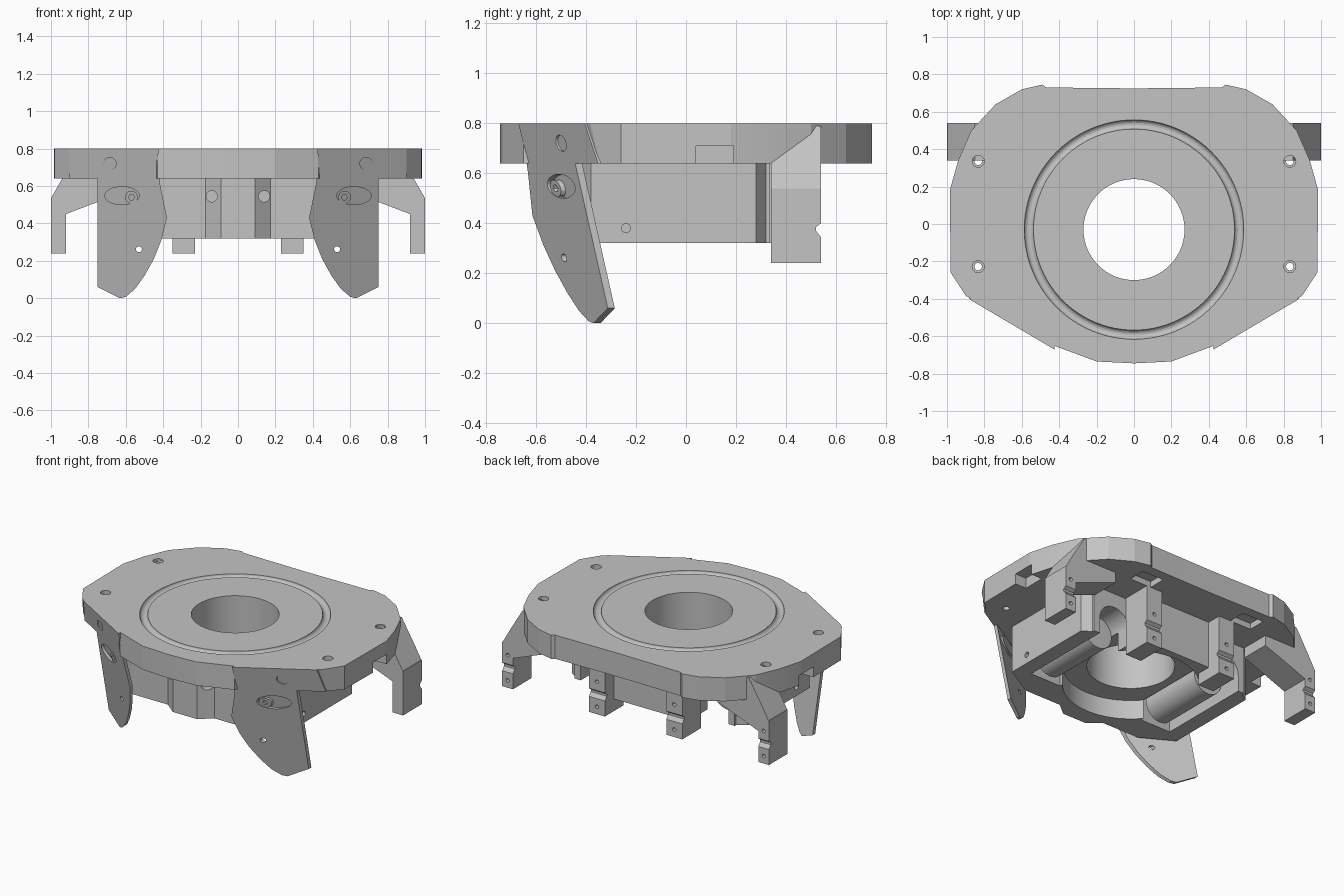
import bpy, bmesh, math

if "Cube" in bpy.data.objects:
    bpy.data.objects.remove(bpy.data.objects["Cube"])

grey = bpy.data.materials.new("plain_grey")
grey.use_nodes = True
GREY = (0.55, 0.55, 0.55, 1)
grey.diffuse_color = GREY
grey.node_tree.nodes["Principled BSDF"].inputs["Base Color"].default_value = GREY


def place(axis, a, b, h):
    return {"x": (h, a, b), "y": (a, h, b), "z": (a, b, h)}[axis]


def finish(name, bm):
    bmesh.ops.recalc_face_normals(bm, faces=bm.faces)
    mesh = bpy.data.meshes.new(name)
    bm.to_mesh(mesh)
    bm.free()
    mesh.materials.append(grey)
    obj = bpy.data.objects.new(name, mesh)
    bpy.context.collection.objects.link(obj)
    return obj


def prism(name, pts, lo, hi, axis):
    """Extrude a closed outline along an axis."""
    bm = bmesh.new()
    ends = [[bm.verts.new(place(axis, a, b, h)) for a, b in pts] for h in (lo, hi)]
    bm.faces.new(ends[0])
    bm.faces.new(ends[1])
    n = len(pts)
    for i in range(n):
        j = (i + 1) % n
        bm.faces.new((ends[0][i], ends[0][j], ends[1][j], ends[1][i]))
    return finish(name, bm)


def box(name, x, y, z):
    return prism(name, [(x[0], y[0]), (x[1], y[0]), (x[1], y[1]), (x[0], y[1])], z[0], z[1], "z")


def rod(name, axis, a, b, lo, hi, ra, rb=None, sides=32):
    rb = rb or ra
    turn = [math.tau * i / sides for i in range(sides)]
    return prism(name, [(a + ra * math.cos(t), b + rb * math.sin(t)) for t in turn], lo, hi, axis)


def ring_cutter(radius, thick, y, z, seg=96, sides=16):
    bm = bmesh.new()
    loops = []
    for i in range(seg):
        t = math.tau * i / seg
        loops.append([])
        for k in range(sides):
            p = math.tau * k / sides
            r = radius + thick * math.cos(p)
            loops[-1].append(bm.verts.new((r * math.cos(t), y + r * math.sin(t), z + thick * math.sin(p))))
    for i in range(seg):
        u, v = loops[i], loops[(i + 1) % seg]
        for k in range(sides):
            m = (k + 1) % sides
            bm.faces.new((u[k], u[m], v[m], v[k]))
    return finish("groove_cutter", bm)


def carve(obj, cutters):
    for c in cutters:
        mod = obj.modifiers.new("cut", "BOOLEAN")
        mod.operation, mod.solver, mod.object = "DIFFERENCE", "EXACT", c
    bpy.context.view_layer.update()
    mesh = bpy.data.meshes.new_from_object(obj.evaluated_get(bpy.context.evaluated_depsgraph_get()))
    obj.modifiers.clear()
    obj.data = mesh
    for c in cutters:
        bpy.data.objects.remove(c)


def both(half):
    """Complete a right-hand outline with its mirrored half."""
    return half + [(-x, y) for x, y in reversed(half) if x > 0]


def slant(obj):
    """Shear a flat part onto the sloping shield plane."""
    for v in obj.data.vertices:
        v.co.y += .59 * abs(v.co.x) - .225 * v.co.z - .742


CY = -0.03
SIDES = ((1, "left"), (-1, "right"))

# Top plate, its front corners sloped to carry the shields
plate = prism("top_plate", both([
    (0, -.745), (.2, -.735), (.43, -.65), (.44, -.618), (.9, -.347), (.98, -.26), (.985, .18),
    (.94, .34), (.87, .5), (.74, .64), (.6, .72), (.49, .745), (.47, .73), (0, .725)]), .64, .8, "z")
for v in plate.data.vertices:
    if v.co.z > .7 and .435 < abs(v.co.x) < .91 and v.co.y < 0:
        v.co.y -= .036

# Bore, ring groove, bolt holes and edge notches
cuts = [rod("bore", "z", 0, CY, .5, .9, .27, sides=64), ring_cutter(.562, .025, CY, .802)]
for s, _ in SIDES:
    for y in (.335, -.228):
        cuts.append(rod("bolt_hole", "z", s * .833, y, .6, .9, .02, sides=16))
        cuts.append(rod("bolt_seat", "z", s * .833, y, .77, .9, .032, sides=20))
    cuts.append(box("side_notch", sorted((s * .9, s * 1.1)), (.04, .19), (.6, .71)))
    cuts.append(box("rear_pocket", sorted((s * .32, s * .48)), (.54, .66), (.6, .68)))
carve(plate, cuts)

# Lower housing with stepped nose, round recess and motor bays
body = prism("lower_housing", both([
    (0, -.57), (.09, -.57), (.175, -.5), (.45, -.5), (.66, -.38), (.66, .28), (.6, .32), (.6, .335),
    (.3, .335), (.3, .44), (0, .44)]), .32, .645, "z")
cuts = [rod("bore", "z", 0, CY, .2, .9, .27, sides=64),
        rod("recess", "z", 0, CY, .2, .45, .42, sides=64)]
for s, _ in SIDES:
    cuts.append(rod("nose_hole", "y", s * .14, .545, -.7, -.47, .03, sides=20))
    cuts.append(box("motor_bay", sorted((s * .325, s * .555)), (-.32, .5), (.2, .43)))
    cuts.append(rod("motor_arch", "y", s * .44, .43, -.32, .5, .115, sides=32))
    cuts.append(rod("axle_hole", "x", -.24, .38, *sorted((s * .63, s * .8)), .018, sides=16))
carve(body, cuts)

leg_outline = [(.34, .24), (.54, .24), (.54, .345), (.52, .37), (.52, .385), (.54, .4), (.54, .65), (.34, .65)]
shield_outline = [(.425, .8), (.43, .7), (.415, .6), (.38, .43), (.41, .31), (.45, .21), (.5, .12),
                  (.55, .05), (.6, .008), (.63, 0), (.75, .06), (.75, .64), (.905, .64), (.875, .8)]

for s, side in SIDES:
    # Motor cylinder lying in its bay
    rod(side + "_motor", "y", s * .44, .435, -.28, .18, .108, sides=32)
    rod(side + "_motor_shaft", "y", s * .44, .42, -.32, -.27, .045, sides=20)

    # Rear legs with clip notch and screw holes
    for part, lo, hi in (("inner_leg", .23, .35), ("outer_leg", .92, 1.0)):
        outline = leg_outline if part == "inner_leg" else leg_outline[:6] + [(.54, .54), (.34, .54)]
        leg = prism(side + "_" + part, outline, *sorted((s * lo, s * hi)), "x")
        carve(leg, [rod("screw", "y", s * (lo + hi) / 2, z, .49, .6, .013, sides=12) for z in (.29, .46)])

    # Arm running up from the outer leg into the plate rim
    arm = [(1, .535), (.94, .64), (.85, .79), (.6, .79), (.6, .57), (.75, .515), (.92, .45), (1, .5)]
    prism(side + "_leg_arm", [(s * x, z) for x, z in arm], .34, .54, "y")

    # Slanted front shield
    shield = prism(side + "_shield", [(s * x, z) for x, z in shield_outline], 0, .028, "y")
    slant(shield)
    carve(shield, [rod("slot", "y", s * .62, .548, -.8, 0, .092, .048),
                   rod("top_screw", "y", s * .685, .72, -.8, -.43, .033, sides=20),
                   rod("low_screw", "y", s * .53, .262, -.8, -.2, .016, sides=16)])

    # Backing and screw seat seen inside the slot
    slant(rod(side + "_slot_backing", "y", s * .62, .548, .024, .045, .1, .055))
    seat = rod(side + "_slot_screw", "y", s * .57, .54, .005, .03, .034, sides=24)
    slant(seat)
    carve(seat, [rod("socket", "y", s * .57, .54, -.8, -.1, .016, sides=6)])

# Crisp edges with smooth round walls
for obj in bpy.context.collection.objects:
    obj.select_set(obj.type == "MESH")
    if obj.type == "MESH":
        bpy.context.view_layer.objects.active = obj
bpy.ops.object.shade_smooth_by_angle(angle=math.radians(15))
